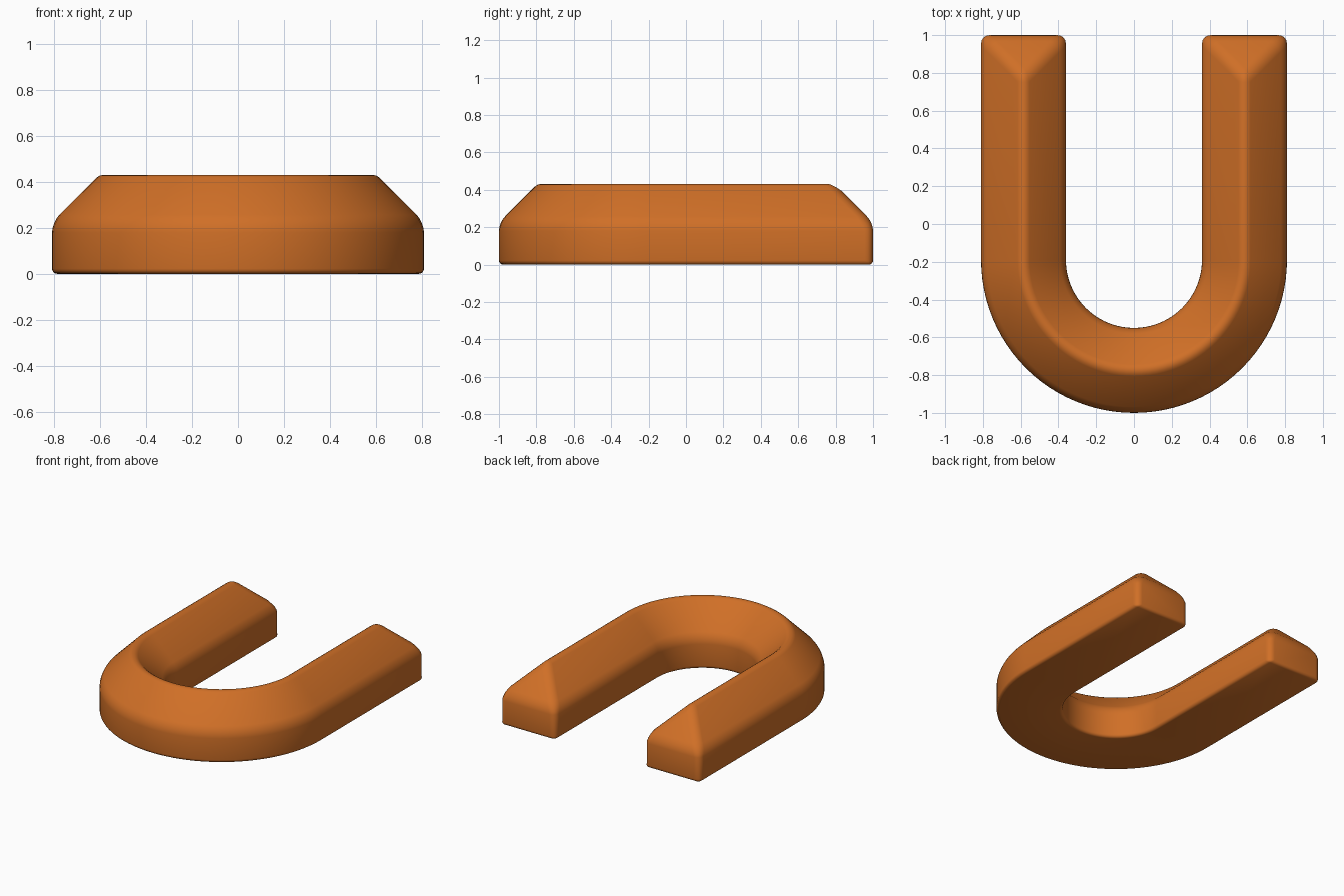
import bpy, bmesh, math

if "Cube" in bpy.data.objects:
    bpy.data.objects.remove(bpy.data.objects["Cube"])

PATH_R, HALF_W = 0.585, 0.225      # centre line radius, half the bar width
WALL, PEAK = 0.225, 0.45           # wall height, ridge height before rounding
ARC_Y, END_Y, SEGS = -0.19, 1.0, 48

orange = bpy.data.materials.new("orange")
orange.diffuse_color = (0.63, 0.16, 0.02, 1)
orange.use_nodes = True
orange.node_tree.nodes["Principled BSDF"].inputs["Base Color"].default_value = orange.diffuse_color

# Cross-section: offset from the centre line, height
profile = [(-HALF_W, 0), (HALF_W, 0), (HALF_W, WALL), (0, PEAK), (-HALF_W, WALL)]


def section(bm, ang=None, side=1):
    """One ring of the bar, on the arc or at the end of an arm."""
    ring = []
    for off, z in profile:
        r = PATH_R + off
        if ang is None:
            # the ridge stops short so the end is hipped
            y = END_Y - (HALF_W if z == PEAK else 0)
            ring.append(bm.verts.new((side * r, y, z)))
        else:
            ring.append(bm.verts.new((r * math.cos(ang), ARC_Y + r * math.sin(ang), z)))
    return ring


# U-shaped bar with a gabled top
bm = bmesh.new()
rings = [section(bm, side=-1)]
rings += [section(bm, math.pi + math.pi * i / SEGS) for i in range(SEGS + 1)]
rings.append(section(bm, side=1))
for a, b in zip(rings, rings[1:]):
    for i in range(5):
        j = (i + 1) % 5
        bm.faces.new((a[i], a[j], b[j], b[i]))

# Arm ends: upright wall and sloping hip
for ring in (rings[0], rings[-1]):
    bm.faces.new((ring[0], ring[1], ring[2], ring[4]))
    bm.faces.new((ring[4], ring[2], ring[3]))
bmesh.ops.recalc_face_normals(bm, faces=bm.faces)

# Rounding: full on the upper edges, half along the base
weight = bm.edges.layers.float.new("bevel_weight_edge")
for e in bm.edges:
    if e.calc_face_angle(0) > math.radians(25):
        e[weight] = 0.5 if all(v.co.z < 0.01 for v in e.verts) else 1.0

mesh = bpy.data.meshes.new("u_bar")
bm.to_mesh(mesh)
bm.free()
mesh.materials.append(orange)
bar = bpy.data.objects.new("u_bar", mesh)
bpy.context.collection.objects.link(bar)

bevel = bar.modifiers.new("rounded_edges", 'BEVEL')
bevel.limit_method = 'WEIGHT'
bevel.width = 0.045
bevel.segments = 4

bpy.context.view_layer.objects.active = bar
bar.select_set(True)
bpy.ops.object.modifier_apply(modifier=bevel.name)
bpy.ops.object.shade_smooth_by_angle(angle=math.radians(35))
